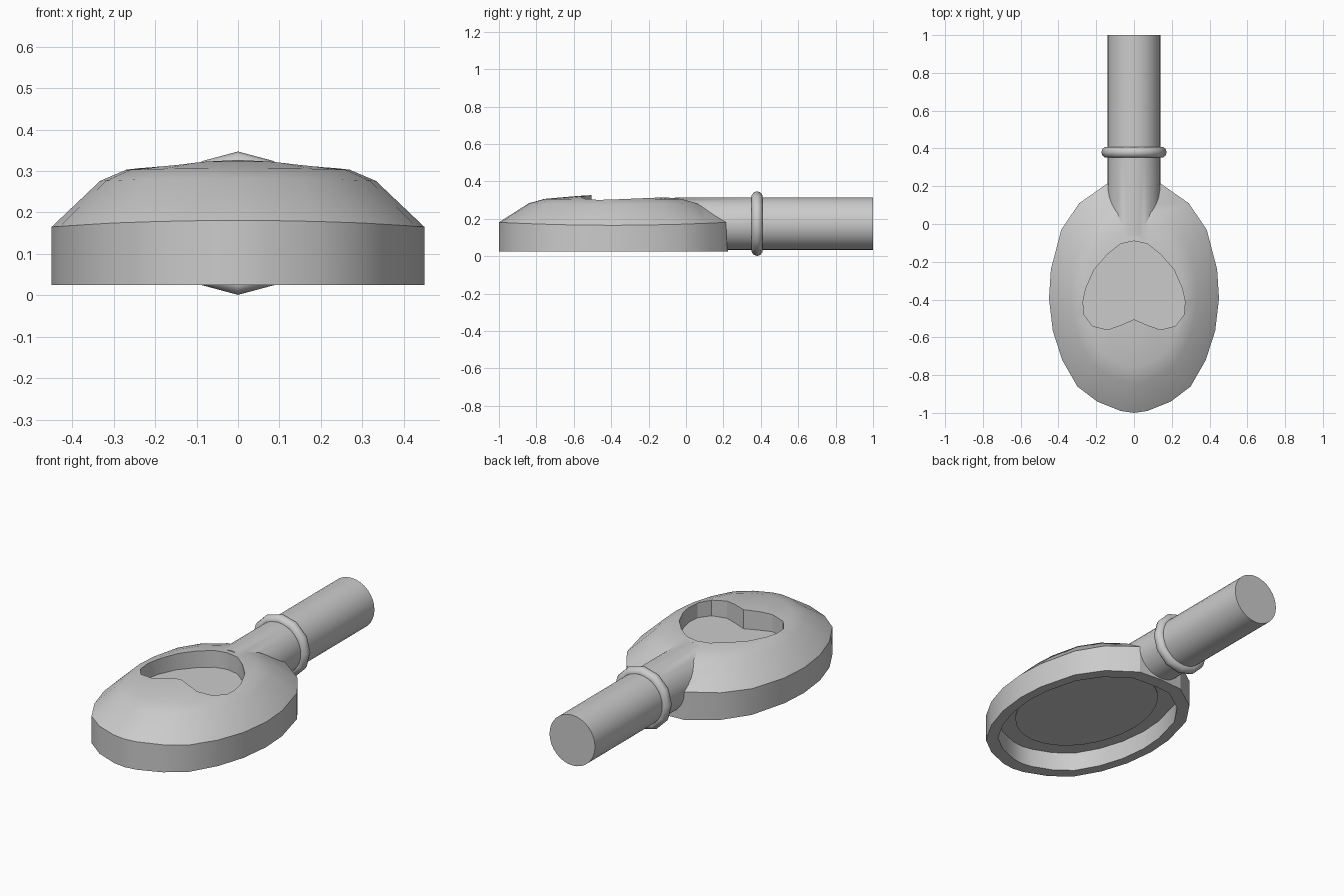
import bpy, bmesh, math
from mathutils import Matrix

cube = bpy.data.objects.get("Cube")
if cube:
    bpy.data.objects.remove(cube, do_unlink=True)

grey = bpy.data.materials.new("plain grey")
grey.use_nodes = True
colour = (0.6, 0.6, 0.6, 1)
grey.diffuse_color = colour
grey.node_tree.nodes["Principled BSDF"].inputs["Base Color"].default_value = colour

MID_Y = -0.39
AXIS_Z = 0.174


def add_object(name, bm):
    bmesh.ops.recalc_face_normals(bm, faces=bm.faces)
    mesh = bpy.data.meshes.new(name)
    bm.to_mesh(mesh)
    bm.free()
    mesh.materials.append(grey)
    obj = bpy.data.objects.new(name, mesh)
    bpy.context.collection.objects.link(obj)
    return obj


def mirror(half):
    """Close a half outline (first and last points on x = 0)."""
    return half + [(-x, y) for x, y in reversed(half[1:-1])]


def scaled(outline, s):
    return [(x * s, MID_Y + (y - MID_Y) * s) for x, y in outline]


def bridge(bm, a, b):
    for i in range(len(a)):
        j = (i + 1) % len(a)
        bm.faces.new((a[i], a[j], b[j], b[i]))


def prism(name, outline, z0, z1):
    bm = bmesh.new()
    low = [bm.verts.new((x, y, z0)) for x, y in outline]
    high = [bm.verts.new((x, y, z1)) for x, y in outline]
    bridge(bm, low, high)
    bm.faces.new(low)
    bm.faces.new(high)
    return add_object(name, bm)


def rod(name, y0, y1, radius):
    bm = bmesh.new()
    bmesh.ops.create_cone(bm, cap_ends=True, segments=32, radius1=radius, radius2=radius, depth=y1 - y0)
    place = Matrix.Translation((0, (y0 + y1) / 2, AXIS_Z)) @ Matrix.Rotation(math.pi / 2, 4, "X")
    bmesh.ops.transform(bm, matrix=place, verts=bm.verts)
    return add_object(name, bm)


def boolean(target, tool, operation):
    mod = target.modifiers.new(operation.lower(), "BOOLEAN")
    mod.operation = operation
    mod.solver = "EXACT"
    mod.object = tool
    bpy.context.view_layer.objects.active = target
    bpy.ops.object.modifier_apply(modifier=mod.name)
    bpy.data.objects.remove(tool, do_unlink=True)


def smooth(obj, degrees):
    bpy.ops.object.select_all(action="DESELECT")
    obj.select_set(True)
    bpy.context.view_layer.objects.active = obj
    bpy.ops.object.shade_smooth_by_angle(angle=math.radians(degrees))


# Oval head: straight wall with a stepped dome
rim = mirror([(0, -1), (0.07, -0.99), (0.195, -0.94), (0.3, -0.86), (0.38, -0.72),
              (0.43, -0.565), (0.45, -0.395), (0.44, -0.24), (0.385, -0.03),
              (0.29, 0.11), (0.14, 0.215), (0, 0.225)])
bm = bmesh.new()
base = [bm.verts.new((x, y, 0.025)) for x, y in rim]
bm.faces.new(base)
previous = base
for size, height in ((1, 0.165), (0.74, 0.276), (0.6, 0.303), (0.3, 0.322)):
    ring = [bm.verts.new((x, y, height + 0.016 * ((y - MID_Y) / 0.61) ** 2 * size))
            for x, y in scaled(rim, size)]
    bridge(bm, previous, ring)
    previous = ring
peak = bm.verts.new((0, MID_Y, 0.333))
for i, v in enumerate(previous):
    bm.faces.new((v, previous[(i + 1) % len(previous)], peak))
head = add_object("head", bm)

# Neck blended into the head
boolean(head, rod("neck", -0.06, 0.38, 0.14), "UNION")

# Rounded pocket in the top
pocket = mirror([(0, -0.09), (0.07, -0.105), (0.14, -0.16), (0.21, -0.24), (0.255, -0.34),
                 (0.27, -0.41), (0.265, -0.48), (0.22, -0.54), (0.14, -0.56),
                 (0.07, -0.535), (0, -0.505)])
boolean(head, prism("pocket_cutter", pocket, 0.22, 0.5), "DIFFERENCE")

# Open recess in the underside
boolean(head, prism("recess_cutter", scaled(rim, 0.88), -0.1, 0.13), "DIFFERENCE")
smooth(head, 28)

# Thin oval plate inside the recess
oval = [(0.325 * math.cos(math.tau * i / 32), MID_Y + 0.44 * math.sin(math.tau * i / 32))
        for i in range(32)]
prism("underside_plate", oval, 0.124, 0.132)

# Handle
smooth(rod("handle", 0.37, 1.0, 0.14), 30)

# Collar ring where the neck meets the handle
bpy.ops.mesh.primitive_torus_add(major_segments=12, minor_segments=10, major_radius=0.143,
                                 minor_radius=0.03, location=(0, 0.38, AXIS_Z),
                                 rotation=(math.pi / 2, 0, 0))
collar = bpy.context.object
collar.name = "collar"
collar.data.materials.append(grey)
collar.rotation_euler = (math.pi / 2, math.pi / 2, 0)
smooth(collar, 45)
